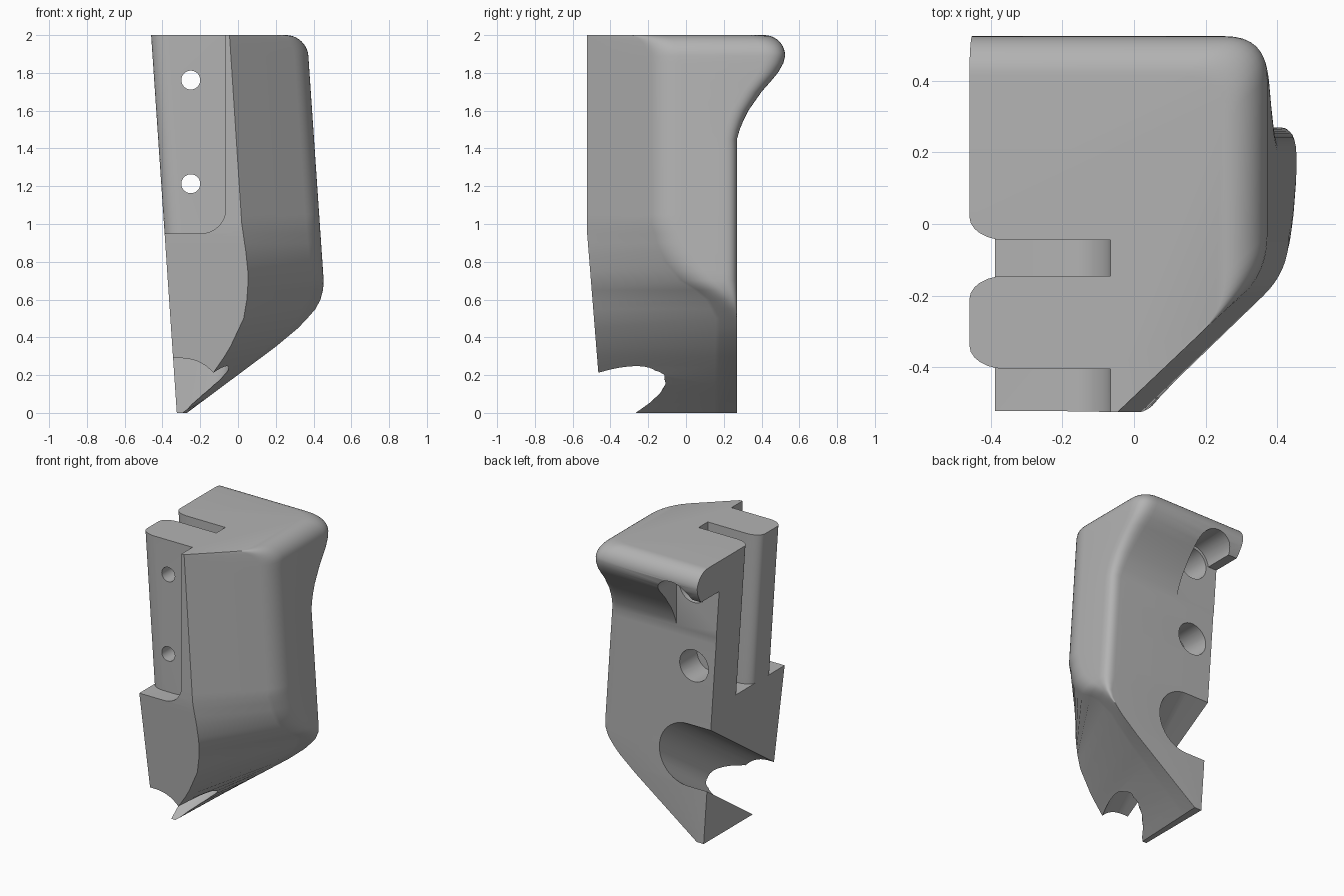
import bpy, bmesh
from math import sin, cos, pi, sqrt, radians
from mathutils import Vector

if "Cube" in bpy.data.objects:
    bpy.data.objects.remove(bpy.data.objects["Cube"])

grey = bpy.data.materials.new("plain grey")
grey.use_nodes = True
grey.diffuse_color = (0.45, 0.45, 0.45, 1)
grey.node_tree.nodes["Principled BSDF"].inputs["Base Color"].default_value = grey.diffuse_color


def interp(t, table):
    for (a, va), (b, vb) in zip(table, table[1:]):
        if t <= b:
            return va + (vb - va) * max(0, t - a) / (b - a)
    return table[-1][1]


def loft(name, rings, bevel_test=None, bevel=0.13):
    """Closed solid through rings that share one point count."""
    bm = bmesh.new()
    loops = [[bm.verts.new(p) for p in ring] for ring in rings]
    n = len(loops[0])
    for low, high in zip(loops, loops[1:]):
        for i in range(n):
            j = (i + 1) % n
            bm.faces.new((low[i], low[j], high[j], high[i]))
    bm.faces.new(loops[0][::-1])
    bm.faces.new(loops[-1])
    bmesh.ops.recalc_face_normals(bm, faces=bm.faces)
    if bevel_test:
        edges = [e for e in bm.edges if all(bevel_test(v.co) for v in e.verts)]
        bmesh.ops.bevel(bm, geom=edges, offset=bevel, segments=8, profile=0.5, affect='EDGES')
    mesh = bpy.data.meshes.new(name)
    bm.to_mesh(mesh)
    bm.free()
    mesh.materials.append(grey)
    obj = bpy.data.objects.new(name, mesh)
    bpy.context.collection.objects.link(obj)
    return obj


def rounded(prev, corner, nxt, size, steps=8):
    """Soft corner as a short quadratic curve."""
    prev, corner, nxt = Vector(prev), Vector(corner), Vector(nxt)
    a = corner + (prev - corner).normalized() * min(size, (prev - corner).length * 0.45)
    b = corner + (nxt - corner).normalized() * min(size, (nxt - corner).length * 0.45)
    ts = [i / steps for i in range(steps + 1)]
    return [a * (1 - t) ** 2 + corner * 2 * t * (1 - t) + b * t * t for t in ts]


# Body outline, as curves over height
LEAN, TOP_R = 0.068, 0.11
front_x = [(0, -.3), (.17, -.16), (.33, -.05), (.5, .03), (.6, .047), (.72, .055),
           (.85, .042), (1, .02), (2, -.045)]
right_x = [(0, -.27), (.35, .2), (.45, .32), (.55, .415), (.6, .442), (.68, .455), (2, .365)]
crease_y = [(.5, .25), (.62, .18), (.7, .04), (.8, -.05), (.9, -.1), (1, -.12)]
back_y = [(1.45, .27), (1.52, .29), (1.6, .33), (1.7, .4), (1.79, .48), (1.84, .512), (1.89, .525)]
front_y = [(0, -.447), (.97, -.525)]


def left_x(z):
    return -0.46 + LEAN * (2 - z)


def body_ring(z):
    inset = 0
    if z > 2 - TOP_R:
        inset = TOP_R - sqrt(max(0, TOP_R ** 2 - (z - 2 + TOP_R) ** 2))
    xl, xf, yf = left_x(z), interp(z, front_x), interp(z, front_y)
    xr, yb = interp(z, right_x) - inset, interp(z, back_y) - inset
    if z >= 1:
        yc = yf + (xr - xf) * 0.95
        xc = xr
    else:
        yc = interp(z, crease_y)
        line = xf + (xr - xf) * (yc - yf) / (yb - yf)
        xc = line + (xr - line) * interp(z, [(.5, 0), (.65, 1)])
    f, c, r = (xf, yf), (xc, yc), (xr, yb)
    corner = interp(z, [(.5, .003), (.7, .07), (1.45, .07), (1.9, .12), (2, .12)])
    pts = [Vector((xl, yf)), Vector(f)]
    pts += rounded(f, c, r, 0.1) + rounded(c, r, (xl, yb), corner)
    pts.append(Vector((xl, yb)))
    return [(p.x, p.y, z) for p in pts]


levels = [i * 0.05 for i in range(38)]
levels += [2 - TOP_R + TOP_R * sin(a * pi / 20) for a in range(11)]
body = loft("grip_body", [body_ring(z) for z in levels])
cutters = []


# Vertical slots with flared mouths on the slanted side
def slot(name, plan):
    rings = []
    for z in (0.95, 2.1):
        rings.append([(x + (LEAN * (2 - z) if x < -0.2 else 0), y, z) for x, y in plan])
    end = -0.065
    return loft(name, rings, lambda v: abs(v.z - 0.95) < 1e-4 and abs(v.x - end) < 1e-4)


def flare(y, side):
    arc = [k * pi / 12 for k in range(6)]
    return [(-0.36 - 0.1 * sin(a), y + side * 0.065 * (1 - cos(a))) for a in arc] + \
           [(-0.46, y + side * 0.065), (-0.7, y + side * 0.065)]


cutters.append(slot("middle_slot", [(-.065, -.145), (-.065, -.045)]
                    + flare(-.045, 1) + flare(-.145, -1)[::-1]))
cutters.append(slot("front_slot", [(-.065, -.7), (-.065, -.405)]
                    + flare(-.405, 1) + [(-.7, -.7)]))


# Sloping half-round channel, open to the slanted side
def channel_ring(y):
    t = (0.27 - y) / 0.74
    cx, cz, r = -0.2 - 0.1 * t, 0.585 - 0.51 * t, 0.215
    arc = [-pi / 2 + pi * k / 24 for k in range(25)]
    pts = [(cx + r * cos(a), y, cz + r * sin(a)) for a in arc]
    return pts + [(-1, y, cz + r), (-1, y, cz - r)]


cutters.append(loft("sloping_channel", [channel_ring(0.8), channel_ring(-0.9)]))


# Screw holes with wide recesses at the back
def rod(name, z, r, y0, y1):
    arc = [2 * pi * k / 32 for k in range(32)]
    return loft(name, [[(-0.25 + r * cos(a), y, z + r * sin(a)) for a in arc] for y in (y0, y1)])


for label, z in (("lower", 1.213), ("upper", 1.762)):
    cutters.append(rod(label + "_screw_hole", z, 0.05, -0.9, 0.9))
    cutters.append(rod(label + "_screw_recess", z, 0.11, 0.08, 0.9))

# Clearance under the back lip
arc = [radians(172) * k / 16 for k in range(17)]
profile = [(-.12, 1.3)] + [(-.25 + .13 * cos(a), 1.762 + .13 * sin(a)) for a in arc] \
    + [(-.7, 1.78), (-.7, 1.3)]
cutters.append(loft("lip_clearance", [[(x, y, z) for x, z in profile] for y in (.273, .8)]))

for cutter in cutters:
    mod = body.modifiers.new(cutter.name, 'BOOLEAN')
    mod.operation, mod.solver, mod.object = 'DIFFERENCE', 'EXACT', cutter
    cutter.hide_render = True
    cutter.hide_viewport = True

# Bake the cuts, then remove the cutters
bpy.context.view_layer.update()
graph = bpy.context.evaluated_depsgraph_get()
baked = bpy.data.meshes.new_from_object(body.evaluated_get(graph))
body.modifiers.clear()
body.data = baked
for cutter in cutters:
    bpy.data.objects.remove(cutter)

bpy.ops.object.select_all(action='DESELECT')
body.select_set(True)
bpy.context.view_layer.objects.active = body
bpy.ops.object.shade_smooth_by_angle(angle=radians(28))
